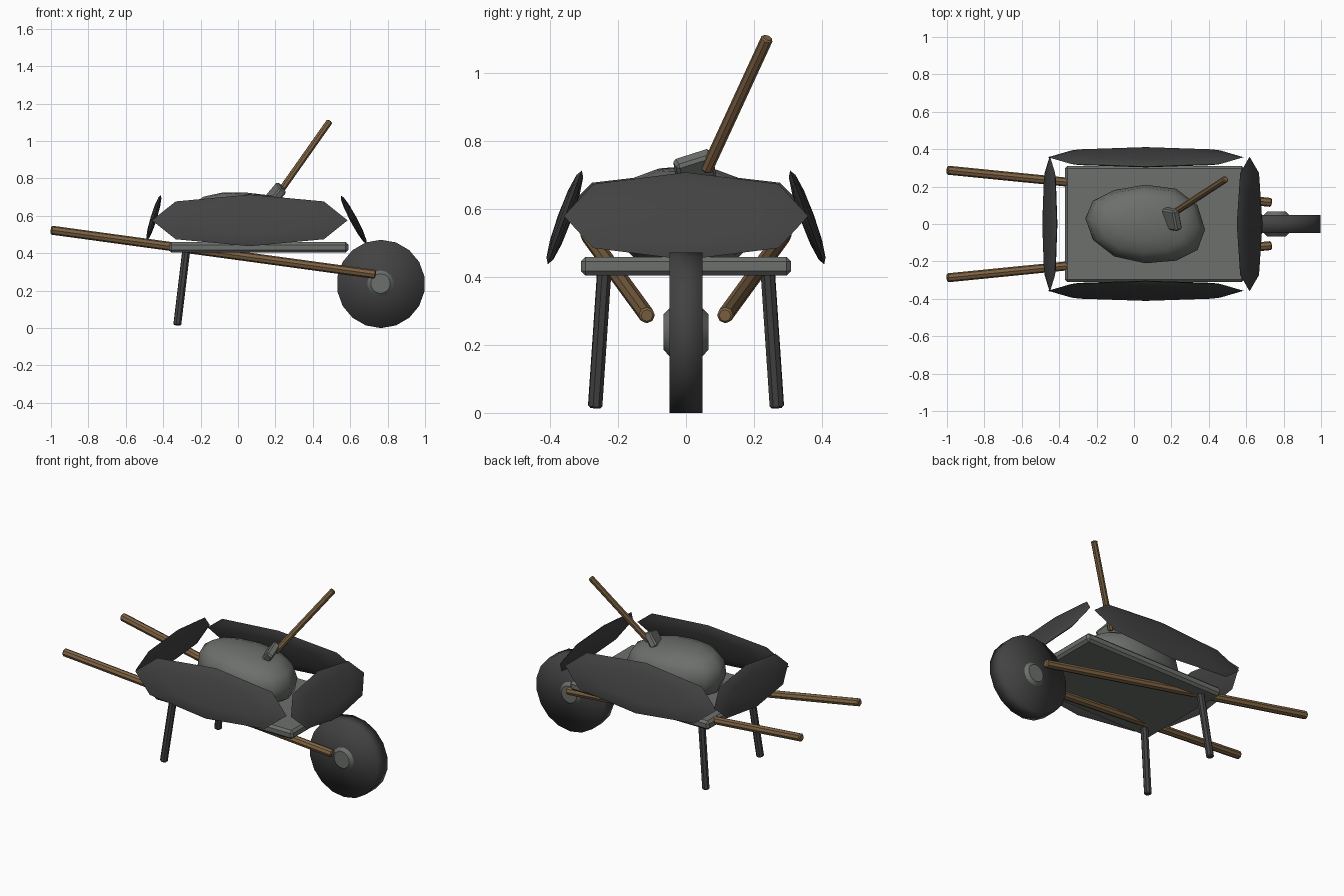
import bpy
import bmesh
import math
from mathutils import Matrix, Vector

if "Cube" in bpy.data.objects:
    bpy.data.objects.remove(bpy.data.objects["Cube"], do_unlink=True)


def material(name, rgb):
    mat = bpy.data.materials.new(name)
    mat.use_nodes = True
    mat.diffuse_color = (*rgb, 1)
    bsdf = mat.node_tree.nodes["Principled BSDF"]
    bsdf.inputs["Base Color"].default_value = (*rgb, 1)
    return mat


DARK = material("dark iron", (0.055, 0.055, 0.055))
STONE = material("grey stone", (0.15, 0.16, 0.15))
WOOD = material("brown wood", (0.21, 0.125, 0.058))


def finish(name, bm, mat, angle=40):
    bmesh.ops.recalc_face_normals(bm, faces=bm.faces)
    mesh = bpy.data.meshes.new(name)
    bm.to_mesh(mesh)
    bm.free()
    mesh.materials.append(mat)
    obj = bpy.data.objects.new(name, mesh)
    bpy.context.collection.objects.link(obj)
    bpy.ops.object.select_all(action='DESELECT')
    obj.select_set(True)
    bpy.context.view_layer.objects.active = obj
    bpy.ops.object.shade_smooth_by_angle(angle=math.radians(angle))
    return obj


def rod(name, start, end, radius, mat, sides=8):
    """Round bar with slightly chamfered ends."""
    a, b = Vector(start), Vector(end)
    bm = bmesh.new()
    bmesh.ops.create_cone(bm, cap_ends=True, segments=sides, radius1=radius,
                          radius2=radius, depth=(b - a).length)
    rims = [e for e in bm.edges if abs(e.verts[0].co.z - e.verts[1].co.z) < 1e-4]
    bmesh.ops.bevel(bm, geom=rims, offset=radius * 0.25, segments=1, affect='EDGES')
    turn = (b - a).to_track_quat('Z', 'Y').to_matrix().to_4x4()
    bm.transform(Matrix.Translation((a + b) / 2) @ turn)
    return finish(name, bm, mat)


def block(name, size, bevel, frame, mat):
    bm = bmesh.new()
    bmesh.ops.create_cube(bm, size=1, matrix=Matrix.Diagonal((*size, 1)))
    bmesh.ops.bevel(bm, geom=bm.edges[:], offset=bevel, segments=1, affect='EDGES')
    bm.transform(frame)
    return finish(name, bm, mat, 30)


def swell(value, power):
    return math.copysign(abs(value) ** power, value)


def panel(name, centre, half_length, half_height, half_thick, lean, heading):
    """Flat eight-sided lens leaning inward at the top."""
    bm = bmesh.new()
    bmesh.ops.create_uvsphere(bm, u_segments=8, v_segments=6, radius=1)
    for v in bm.verts:
        v.co = (swell(v.co.x, 0.8) * half_length,
                swell(v.co.y, 0.9) * half_height, v.co.z * half_thick)
    stand = Matrix.Rotation(math.radians(90 - lean), 4, 'X')
    spin = Matrix.Rotation(math.radians(heading), 4, 'Z')
    bm.transform(Matrix.Translation(centre) @ spin @ stand)
    return finish(name, bm, DARK)


# Tray floor and its four leaning walls
block("tray_floor", (0.96, 0.62, 0.055), 0.014,
      Matrix.Translation((0.11, 0, 0.432)), STONE)
panel("right_wall", (0.063, -0.357, 0.576), 0.523, 0.147, 0.021, 20, 0)
panel("left_wall", (0.063, 0.357, 0.576), 0.523, 0.147, 0.021, 20, 180)
panel("wheel_end_wall", (0.618, 0, 0.58), 0.36, 0.146, 0.019, 28, 90)
panel("handle_end_wall", (-0.45, 0, 0.59), 0.365, 0.126, 0.017, 17, -90)

# Mirrored handles and legs
for side, s in (("left", 1), ("right", -1)):
    rod(side + "_handle", (-1, 0.288 * s, 0.524), (0.735, 0.115 * s, 0.287), 0.024, WOOD)
    rod(side + "_leg", (-0.325, 0.268 * s, 0.015), (-0.275, 0.24 * s, 0.43), 0.022, DARK)

# Wheel with shading that rolls over the rim, and its hub
bm = bmesh.new()
bmesh.ops.create_cone(bm, cap_ends=True, cap_tris=True, segments=18, radius1=0.236,
                      radius2=0.236, depth=0.098)
bm.transform(Matrix.Translation((0.764, 0, 0.236)) @ Matrix.Rotation(math.pi / 2, 4, 'X'))
finish("wheel", bm, DARK, 180)
rod("wheel_hub", (0.762, -0.066, 0.238), (0.762, 0.066, 0.238), 0.071, STONE, 14).data.transform(
    Matrix.Identity(4))

# Egg-shaped heap with a flattened top
bm = bmesh.new()
bmesh.ops.create_uvsphere(bm, u_segments=12, v_segments=8, radius=1)
for v in bm.verts:
    x, y, z = v.co
    v.co = (0.06 + 0.32 * swell(x, 0.95) - 0.02 * z,
            0.21 * swell(y, 0.9) * (1 + 0.08 * x) - 0.03 * x * x * x,
            0.575 + 0.15 * swell(z, 0.7) - 0.02 * x * max(z, 0))
finish("load_heap", bm, STONE, 50)

# Tool stuck in the heap: slanted head and wooden shaft
along = Vector((-0.02, 0.11, 0.035)).normalized()
up = Vector((0.055, -0.02, 0.06))
up = (up - along * up.dot(along)).normalized()
across = along.cross(up)
frame = Matrix((along, up, across)).transposed().to_4x4()
block("tool_head", (0.115, 0.1, 0.045), 0.009,
      Matrix.Translation((0.203, 0.026, 0.717)) @ frame, STONE)
rod("tool_shaft", (0.215, 0.06, 0.715), (0.49, 0.24, 1.105), 0.018, WOOD)
